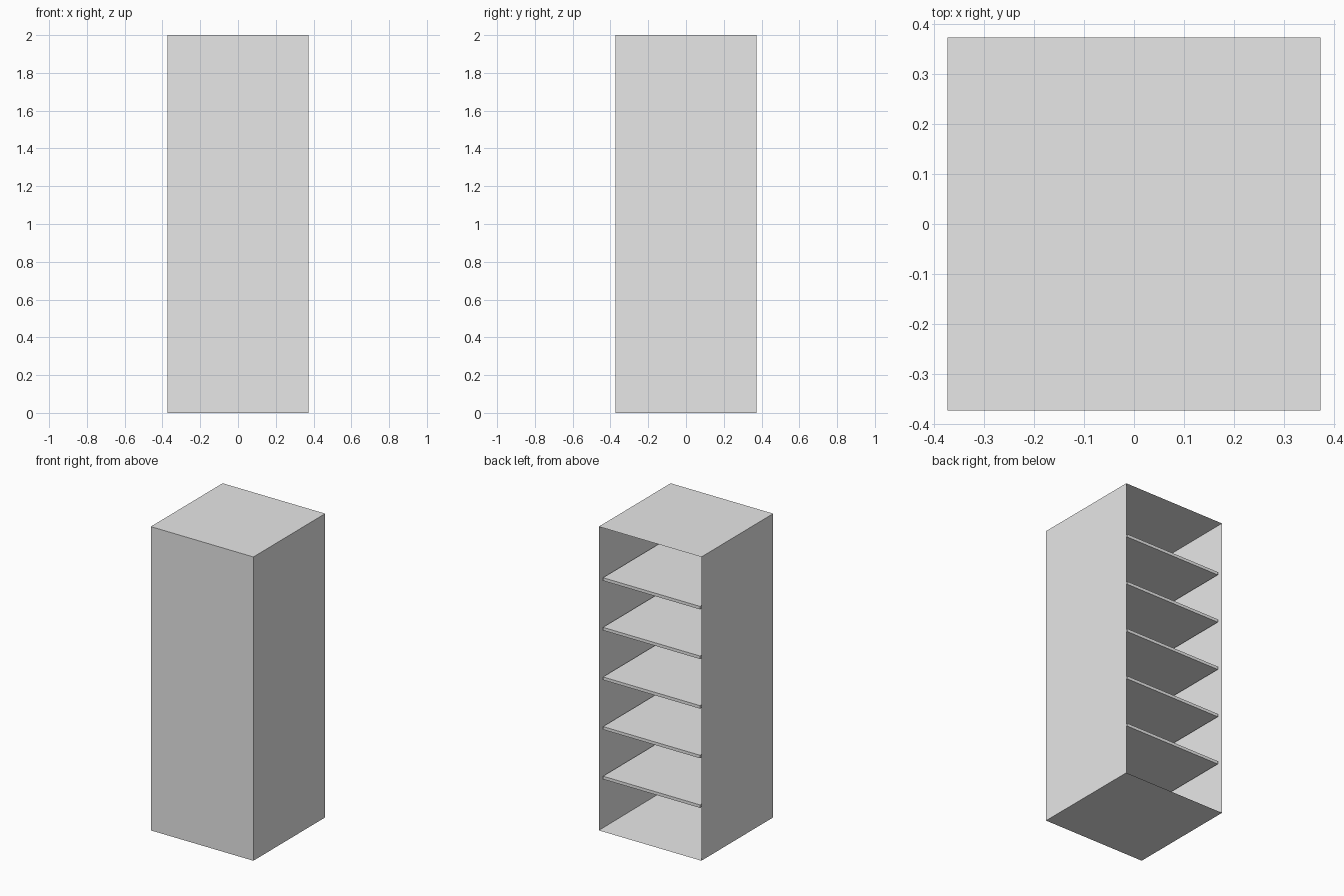
import bpy
import bmesh
from mathutils import Matrix

cube = bpy.data.objects.get("Cube")
if cube:
    bpy.data.objects.remove(cube, do_unlink=True)

WIDTH, DEPTH, HEIGHT = 0.747, 0.747, 2.0
BOARD = 0.02        # board thickness
RECESS = 0.015      # shelf setback from the open back
BAYS = 6

grey = bpy.data.materials.new("light grey")
grey.use_nodes = True
grey.diffuse_color = (0.8, 0.8, 0.8, 1)
grey.node_tree.nodes["Principled BSDF"].inputs["Base Color"].default_value = grey.diffuse_color


def make_box(bm, size, centre):
    matrix = Matrix.Translation(centre) @ Matrix.Diagonal((*size, 1))
    bmesh.ops.create_cube(bm, size=1, matrix=matrix)
    bm.normal_update()


def add_object(name, bm):
    mesh = bpy.data.meshes.new(name)
    bm.to_mesh(mesh)
    bm.free()
    mesh.materials.append(grey)
    obj = bpy.data.objects.new(name, mesh)
    bpy.context.collection.objects.link(obj)


# Cabinet shell: solid front, hollowed out from the back
bm = bmesh.new()
make_box(bm, (WIDTH, DEPTH, HEIGHT), (0, 0, HEIGHT / 2))
back = max(bm.faces, key=lambda f: f.normal.y)
bmesh.ops.inset_region(bm, faces=[back], thickness=BOARD)
bmesh.ops.translate(bm, verts=back.verts, vec=(0, BOARD - DEPTH, 0))
bm.normal_update()
add_object("cabinet_shell", bm)

# Evenly spaced shelves, set slightly in from the opening
spacing = (HEIGHT - 2 * BOARD) / BAYS
for i in range(1, BAYS):
    bm = bmesh.new()
    make_box(bm,
             (WIDTH - 2 * BOARD, DEPTH - BOARD - RECESS, BOARD),
             (0, (BOARD - RECESS) / 2, BOARD + i * spacing))
    add_object(f"shelf_{i}", bm)
